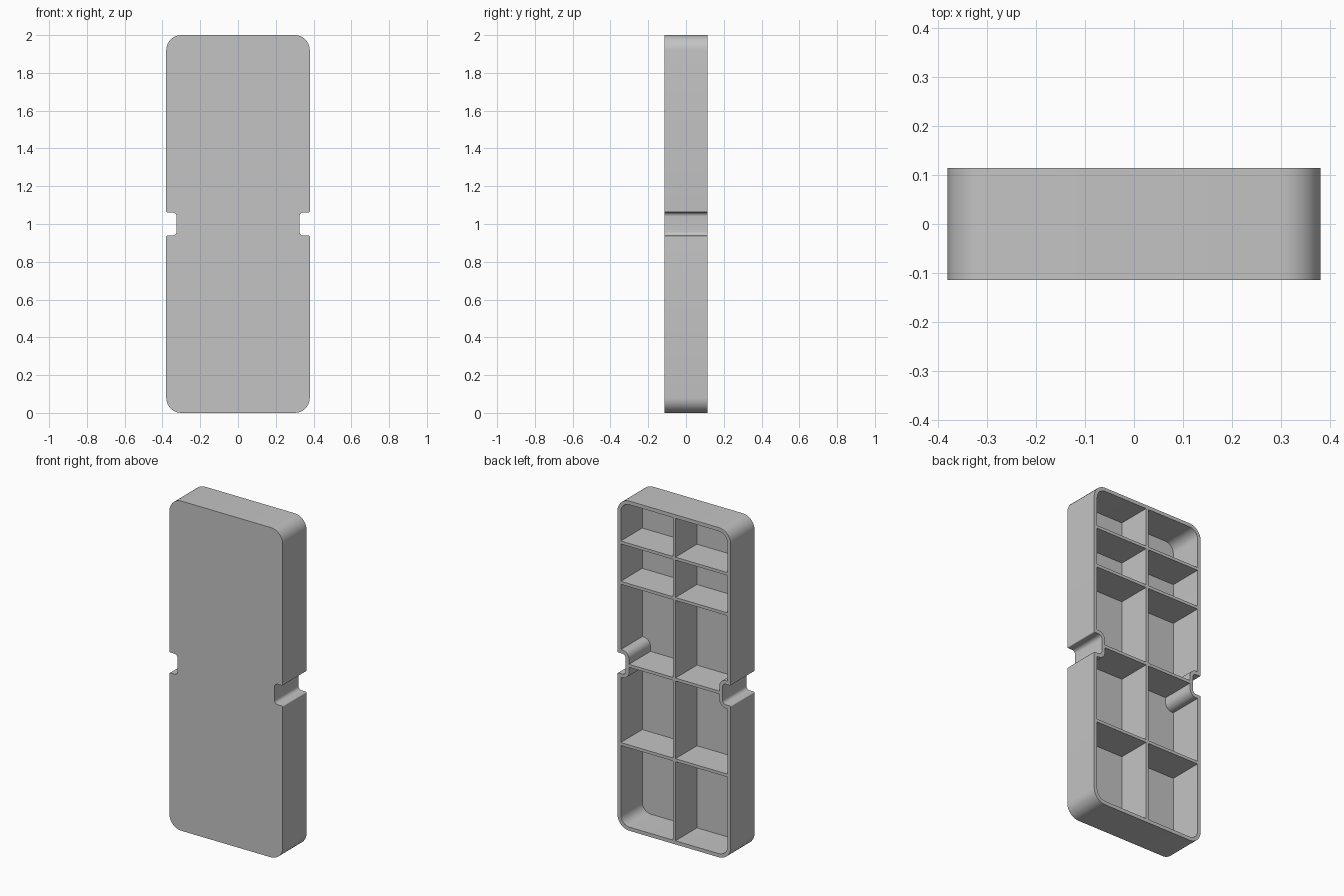
import bpy
import bmesh
import math
from mathutils import Vector

default = bpy.data.objects.get("Cube")
if default:
    bpy.data.objects.remove(default, do_unlink=True)

HALF_W, HEIGHT, HALF_D = 0.38, 2.0, 0.114
WALL, FLOOR, RIB = 0.022, 0.022, 0.018
NOTCH_DEPTH, NOTCH_HALF = 0.055, 0.062
MID = HEIGHT / 2

grey = bpy.data.materials.new("plain grey")
grey.use_nodes = True
colour = (0.55, 0.55, 0.55, 1)
grey.diffuse_color = colour
grey.node_tree.nodes["Principled BSDF"].inputs["Base Color"].default_value = colour


def finish(bm, name):
    bmesh.ops.recalc_face_normals(bm, faces=bm.faces)
    mesh = bpy.data.meshes.new(name)
    bm.to_mesh(mesh)
    bm.free()
    mesh.materials.append(grey)
    obj = bpy.data.objects.new(name, mesh)
    bpy.context.collection.objects.link(obj)
    return obj


def outline(inset, steps=8):
    """Rounded, side-notched outline in x and z, shrunk by the inset."""
    w, n = HALF_W - inset, NOTCH_HALF + inset
    big, tip, root = 0.08 - inset, max(0.006 - inset, 0.002), 0.022 + inset
    right = [(w, inset, big), (w, MID - n, tip), (w - NOTCH_DEPTH, MID - n, root),
             (w - NOTCH_DEPTH, MID + n, root), (w, MID + n, tip), (w, HEIGHT - inset, big)]
    corners = right + [(-x, z, r) for x, z, r in reversed(right)]
    points = []
    for i, (x, z, r) in enumerate(corners):
        p = Vector((x, z))
        a = (Vector(corners[i - 1][:2]) - p).normalized()
        b = (Vector(corners[(i + 1) % len(corners)][:2]) - p).normalized()
        for k in range(steps + 1):
            t = math.pi / 2 * k / steps
            points.append(p + r * (a * (1 - math.sin(t)) + b * (1 - math.cos(t))))
    return points


# Open-backed tray: front panel, outer wall, rim, inner wall, floor
bm = bmesh.new()
loops = []
for inset, y in ((0, -HALF_D), (0, HALF_D), (WALL, HALF_D), (WALL, FLOOR - HALF_D)):
    loops.append([bm.verts.new((p.x, y, p.y)) for p in outline(inset)])
for lower, upper in zip(loops, loops[1:]):
    for i in range(len(lower)):
        bm.faces.new((lower[i - 1], lower[i], upper[i], upper[i - 1]))
bm.faces.new(loops[0])
bm.faces.new(loops[-1])
tray = finish(bm, "tray_shell")
bpy.context.view_layer.objects.active = tray
tray.select_set(True)
bpy.ops.object.shade_smooth_by_angle(angle=math.radians(30))
tray.select_set(False)


def rib(name, x0, x1, z0, z1):
    bm = bmesh.new()
    bmesh.ops.create_cube(bm, size=1)
    y0, y1 = FLOOR - HALF_D, HALF_D
    bmesh.ops.scale(bm, vec=(x1 - x0, y1 - y0, z1 - z0), verts=bm.verts)
    bmesh.ops.translate(bm, vec=((x0 + x1) / 2, (y0 + y1) / 2, (z0 + z1) / 2), verts=bm.verts)
    return finish(bm, name)


# Upright rib down the middle
rib("centre_rib", -RIB / 2, RIB / 2, WALL, HEIGHT - WALL)

# Cross ribs at fractions of the inner height, one on each side of the centre
inner = HEIGHT - 2 * WALL
for name, part in (("lower", 0.25), ("middle", 0.5), ("upper", 0.75), ("top", 0.875)):
    z = WALL + inner * part
    reach = HALF_W - WALL - (NOTCH_DEPTH if name == "middle" else 0)
    rib(name + "_rib_left", RIB / 2, reach, z - RIB / 2, z + RIB / 2)
    rib(name + "_rib_right", -reach, -RIB / 2, z - RIB / 2, z + RIB / 2)
